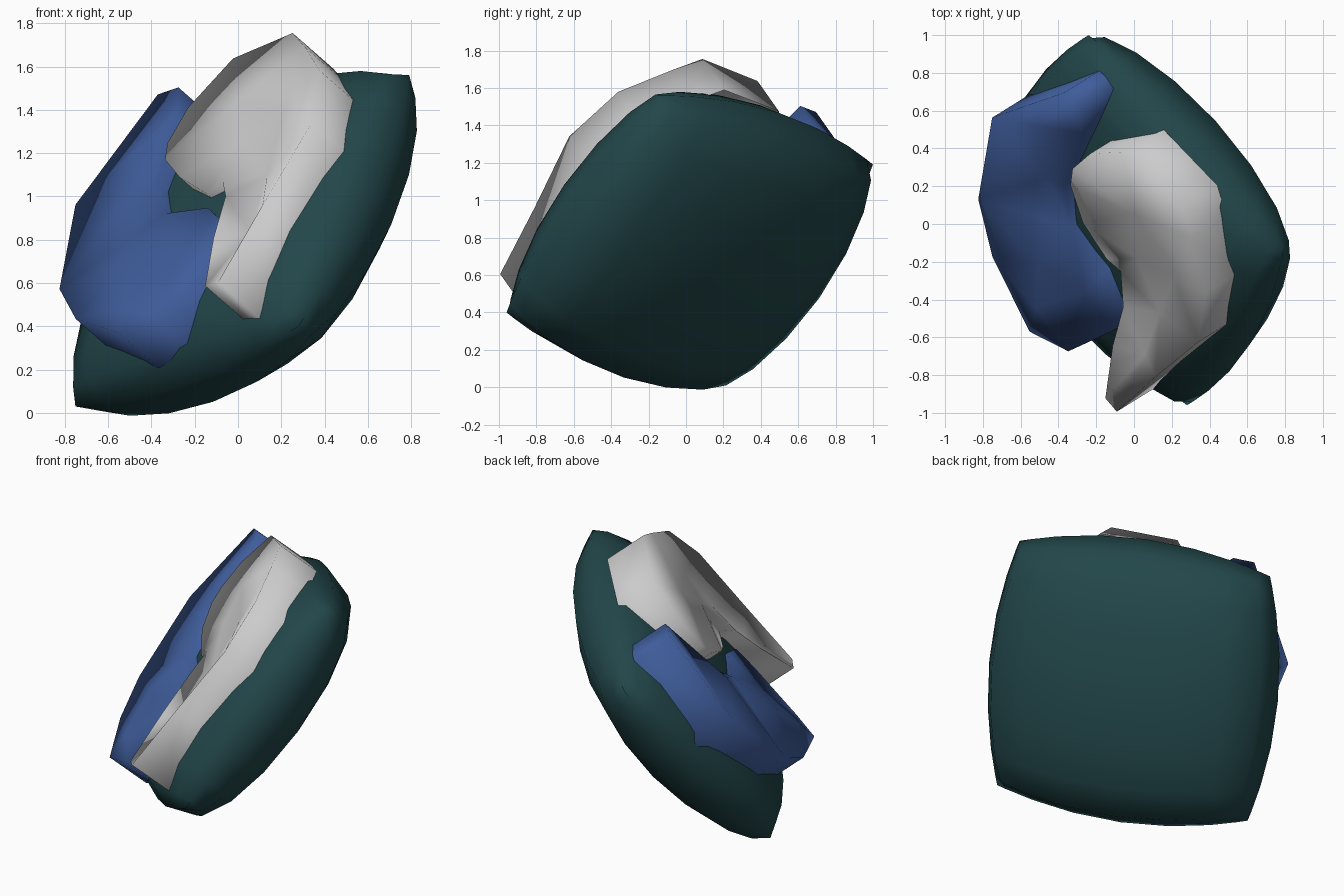
import bpy, bmesh, math
from mathutils import Vector, Matrix, geometry

if "Cube" in bpy.data.objects:
    bpy.data.objects.remove(bpy.data.objects["Cube"])

# Local frame of the tilted cushion: two in-plane axes and the upper face normal
E1 = Vector((0.652, -0.72, 0.234)).normalized()
E2 = Vector((0.338, 0.543, 0.768)).normalized()
N = E1.cross(E2).normalized()
FRAME = Matrix.Translation((0.02, 0.02, 0.795)) @ Matrix((E1, E2, N)).transposed().to_4x4()


def finish(bm, name, color=None, angle=2.0):
    bm.transform(FRAME)
    mesh = bpy.data.meshes.new(name)
    bm.to_mesh(mesh)
    bm.free()
    ob = bpy.data.objects.new(name, mesh)
    bpy.context.collection.objects.link(ob)
    if color:
        mat = bpy.data.materials.new(name + "_colour")
        mat.diffuse_color = (*color, 1)
        mat.use_nodes = True
        mat.node_tree.nodes["Principled BSDF"].inputs["Base Color"].default_value = mat.diffuse_color
        mesh.materials.append(mat)
    bpy.ops.object.select_all(action='DESELECT')
    ob.select_set(True)
    bpy.context.view_layer.objects.active = ob
    bpy.ops.object.shade_smooth_by_angle(angle=angle)


def cushion(steps=8):
    # Two puffed square sheets sharing a bulging rim
    bm = bmesh.new()
    spaced = [math.sin(math.pi * (i / steps - 0.5)) for i in range(steps + 1)]
    for height in (0.3, -0.4):
        grid = []
        for u in spaced:
            row = []
            for v in spaced:
                puff = max(0, (1 - u * u) * (1 - v * v)) ** 0.35
                row.append(bm.verts.new((u * (0.79 + 0.12 * (1 - v * v)),
                                         v * (0.755 + 0.12 * (1 - u * u)),
                                         height * puff)))
            grid.append(row)
        for i in range(steps):
            for j in range(steps):
                bm.faces.new((grid[i][j], grid[i + 1][j], grid[i + 1][j + 1], grid[i][j + 1]))
    bmesh.ops.remove_doubles(bm, verts=bm.verts, dist=0.0005)
    bmesh.ops.recalc_face_normals(bm, faces=bm.faces)
    finish(bm, "cushion", (0.016, 0.062, 0.068))


def cloth(name, outline, inner, color=None):
    # Creased top surface, triangulated, with a wall dropping into the cushion
    pts = outline + inner
    flat = [Vector(p[:2]) for p in pts]
    verts, _, faces, orig, _, _ = geometry.delaunay_2d_cdt(
        flat, [], [list(range(len(outline)))], 1, 1e-5)
    bm = bmesh.new()
    top = [bm.verts.new((v.x, v.y, pts[o[0]][2])) for v, o in zip(verts, orig)]
    lid = [bm.faces.new([top[k] for k in f]) for f in faces]
    rim = [e for e in bm.edges if e.is_boundary]
    res = bmesh.ops.extrude_edge_only(bm, edges=rim)
    for v in res["geom"]:
        if isinstance(v, bmesh.types.BMVert):
            v.co.z = 0.11
    bmesh.ops.recalc_face_normals(bm, faces=bm.faces)
    bm.normal_update()
    if sum(f.normal.z for f in lid) < 0:
        bmesh.ops.reverse_faces(bm, faces=bm.faces)
    finish(bm, name, color)


cushion()

# Grey cloth hugging the upper right edge
cloth("grey_cloth",
      [(-0.1, 0.83, 0.38), (-0.28, 0.58, 0.39), (-0.32, 0.38, 0.39), (-0.28, 0.27, 0.39),
       (-0.11, 0.12, 0.38), (0.09, 0.0, 0.33), (0.2, 0.03, 0.34), (0.33, -0.12, 0.37),
       (0.4, -0.4, 0.38), (0.525, -0.735, 0.39), (0.62, -0.74, 0.39), (0.7, -0.3, 0.385),
       (0.8, 0.17, 0.38), (0.69, 0.51, 0.385), (0.46, 0.73, 0.385), (0.32, 0.85, 0.387)],
      [(0.1, 0.5, 0.385), (0.25, 0.25, 0.37), (0.48, 0.35, 0.35), (0.5, 0.0, 0.31),
       (0.55, -0.35, 0.3)])

# Blue cloth hugging the lower left edge
cloth("blue_cloth",
      [(-0.59, 0.76, 0.385), (-0.857, 0.17, 0.395), (-0.68, -0.39, 0.395), (-0.44, -0.64, 0.39),
       (-0.04, -0.84, 0.385), (0.18, -0.79, 0.32), (0.32, -0.43, 0.29), (0.3, -0.22, 0.3),
       (0.12, -0.08, 0.31), (-0.17, -0.04, 0.33), (-0.33, 0.18, 0.35), (-0.4, 0.6, 0.36),
       (-0.46, 0.77, 0.375)],
      [(-0.42, 0.16, 0.395), (-0.2, -0.37, 0.395), (-0.08, -0.66, 0.39), (0.08, -0.35, 0.31)],
      (0.05, 0.11, 0.33))
